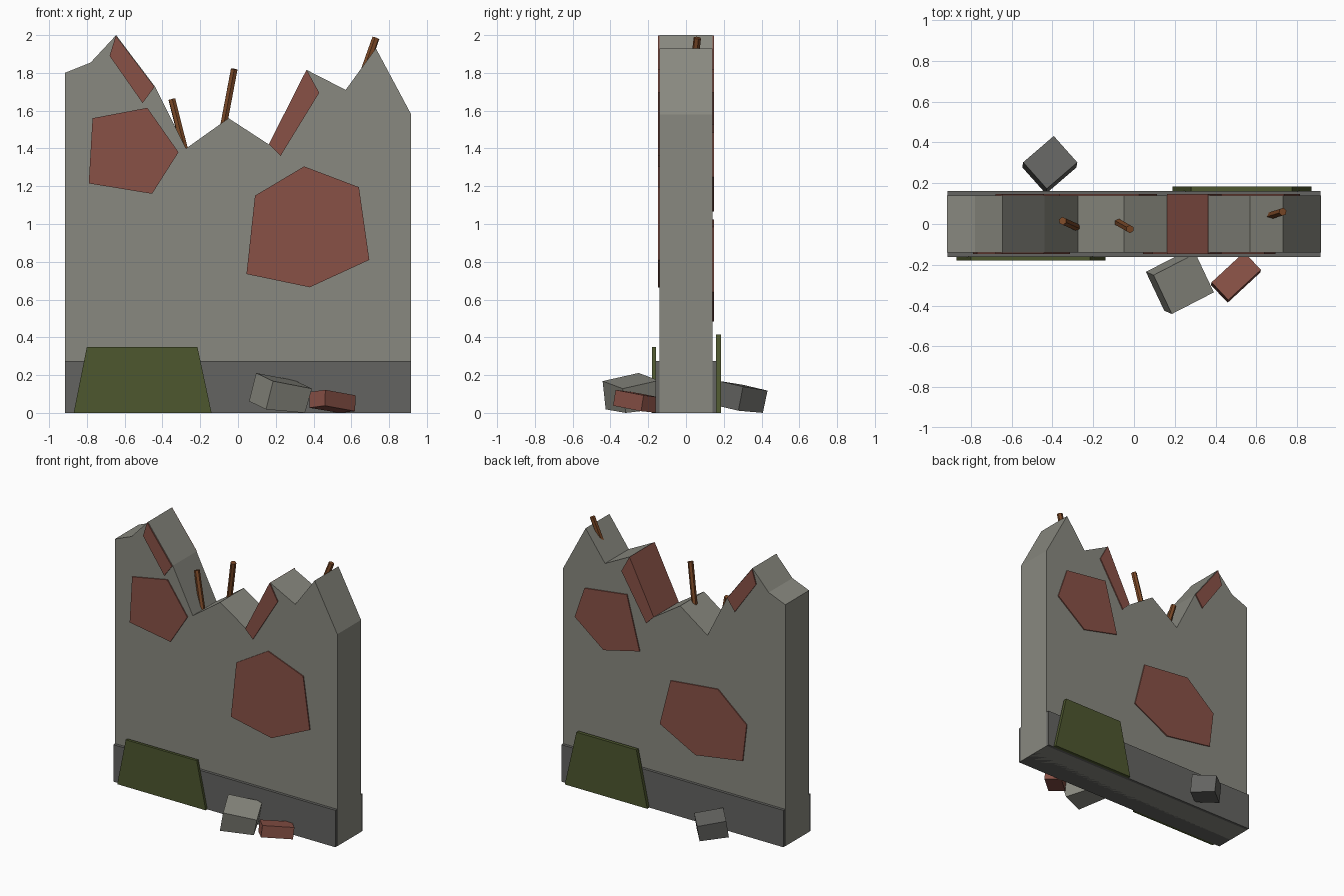
import bpy, bmesh
from math import radians
from mathutils import Matrix, Vector

if "Cube" in bpy.data.objects:
    bpy.data.objects.remove(bpy.data.objects["Cube"])


def material(name, rgb):
    m = bpy.data.materials.new(name)
    m.diffuse_color = (*rgb, 1)
    m.use_nodes = True
    m.node_tree.nodes["Principled BSDF"].inputs["Base Color"].default_value = m.diffuse_color
    return m


CONCRETE = material("concrete grey", (0.25, 0.25, 0.215))
FOUNDATION = material("dark foundation grey", (0.127, 0.127, 0.119))
BRICK = material("brick red", (0.25, 0.083, 0.062))
MOSS = material("moss green", (0.075, 0.095, 0.028))
RUST = material("rusty steel", (0.20, 0.066, 0.02))


def finish(name, bm, mat):
    bmesh.ops.recalc_face_normals(bm, faces=bm.faces)
    me = bpy.data.meshes.new(name)
    bm.to_mesh(me)
    bm.free()
    me.materials.append(mat)
    ob = bpy.data.objects.new(name, me)
    bpy.context.collection.objects.link(ob)
    return ob


def slab(name, outline, y0, y1, mat):
    """Extrude an (x, z) outline from y0 to y1."""
    bm = bmesh.new()
    face = bm.faces.new([bm.verts.new((x, y0, z)) for x, z in outline])
    ext = bmesh.ops.extrude_face_region(bm, geom=[face])
    verts = [g for g in ext["geom"] if isinstance(g, bmesh.types.BMVert)]
    bmesh.ops.translate(bm, verts=verts, vec=(0, y1 - y0, 0))
    return finish(name, bm, mat)


def chunk(name, centre, size, turn, tilt_x, tilt_y, mat):
    """A fallen block, turned, tilted and resting on the ground."""
    rot = (Matrix.Rotation(radians(tilt_y), 4, 'Y') @ Matrix.Rotation(radians(tilt_x), 4, 'X')
           @ Matrix.Rotation(radians(turn), 4, 'Z'))
    bm = bmesh.new()
    bmesh.ops.create_cube(bm, size=1, matrix=Matrix.Translation(centre) @ rot @ Matrix.Diagonal((*size, 1)))
    for v in bm.verts:
        v.co.z = max(v.co.z, 0)
    return finish(name, bm, mat)


def rod(name, start, end, mat, radius=0.02):
    start, end = Vector(start), Vector(end)
    d = end - start
    m = Matrix.Translation((start + end) / 2) @ d.to_track_quat('Z', 'Y').to_matrix().to_4x4()
    bm = bmesh.new()
    bmesh.ops.create_cone(bm, cap_ends=True, segments=6, radius1=radius, radius2=radius,
                          depth=d.length, matrix=m)
    return finish(name, bm, mat)


# Broken wall and its foundation
slab("broken_wall", [(-0.917, 0), (-0.917, 1.80), (-0.78, 1.855), (-0.645, 2.0), (-0.44, 1.728),
                     (-0.275, 1.40), (-0.05, 1.56), (0.165, 1.42), (0.365, 1.815), (0.57, 1.71),
                     (0.73, 1.93), (0.917, 1.58), (0.917, 0)], -0.14, 0.14, CONCRETE)
slab("foundation", [(-0.916, 0), (-0.916, 0.275), (0.916, 0.275), (0.916, 0)], -0.161, 0.161, FOUNDATION)

# Exposed brick patches on both faces
patches = {
    "front_upper_brick_patch": (-1, [(-0.77, 1.56), (-0.48, 1.615), (-0.315, 1.38), (-0.455, 1.16), (-0.79, 1.215)]),
    "front_lower_brick_patch": (-1, [(0.09, 1.15), (0.35, 1.305), (0.64, 1.195), (0.695, 0.81),
                                     (0.38, 0.665), (0.045, 0.735)]),
    "back_upper_brick_patch": (1, [(0.735, 1.485), (0.385, 1.53), (0.28, 1.135), (0.577, 1.065), (0.815, 1.25)]),
    "back_lower_brick_patch": (1, [(0.025, 0.985), (-0.365, 1.025), (-0.603, 0.822), (-0.57, 0.545),
                                   (-0.182, 0.485), (0.113, 0.64)]),
}
for name, (side, outline) in patches.items():
    slab(name, outline, side * 0.139, side * 0.148, BRICK)

# Brick courses running through the broken top edge
slab("left_edge_bricks", [(-0.647, 1.997), (-0.442, 1.726), (-0.505, 1.64), (-0.68, 1.89)], -0.148, 0.148, BRICK)
slab("right_edge_bricks", [(0.363, 1.817), (0.43, 1.695), (0.225, 1.36), (0.163, 1.422)], -0.148, 0.148, BRICK)

# Moss at the foot of the wall
slab("front_moss", [(-0.87, 0), (-0.80, 0.35), (-0.215, 0.35), (-0.14, 0)], -0.18, -0.16, MOSS)
slab("back_moss", [(0.19, 0), (0.28, 0.415), (0.775, 0.415), (0.87, 0)], 0.16, 0.185, MOSS)

# Bent reinforcing rods
rod("left_rebar", (-0.272, -0.02, 1.35), (-0.35, 0.015, 1.66), RUST)
rod("middle_rebar", (-0.09, 0.015, 1.45), (-0.02, -0.025, 1.82), RUST)
rod("right_rebar", (0.65, 0.035, 1.76), (0.73, 0.06, 1.985), RUST)

# Fallen rubble
chunk("concrete_rubble", (0.225, -0.285, 0.095), (0.235, 0.215, 0.155), 27, 6, 14, CONCRETE)
chunk("brick_rubble", (0.50, -0.262, 0.06), (0.22, 0.12, 0.085), 43, -9, 2, BRICK)
chunk("dark_rubble", (-0.413, 0.29, 0.08), (0.20, 0.175, 0.13), 41, -11, 2, FOUNDATION)
